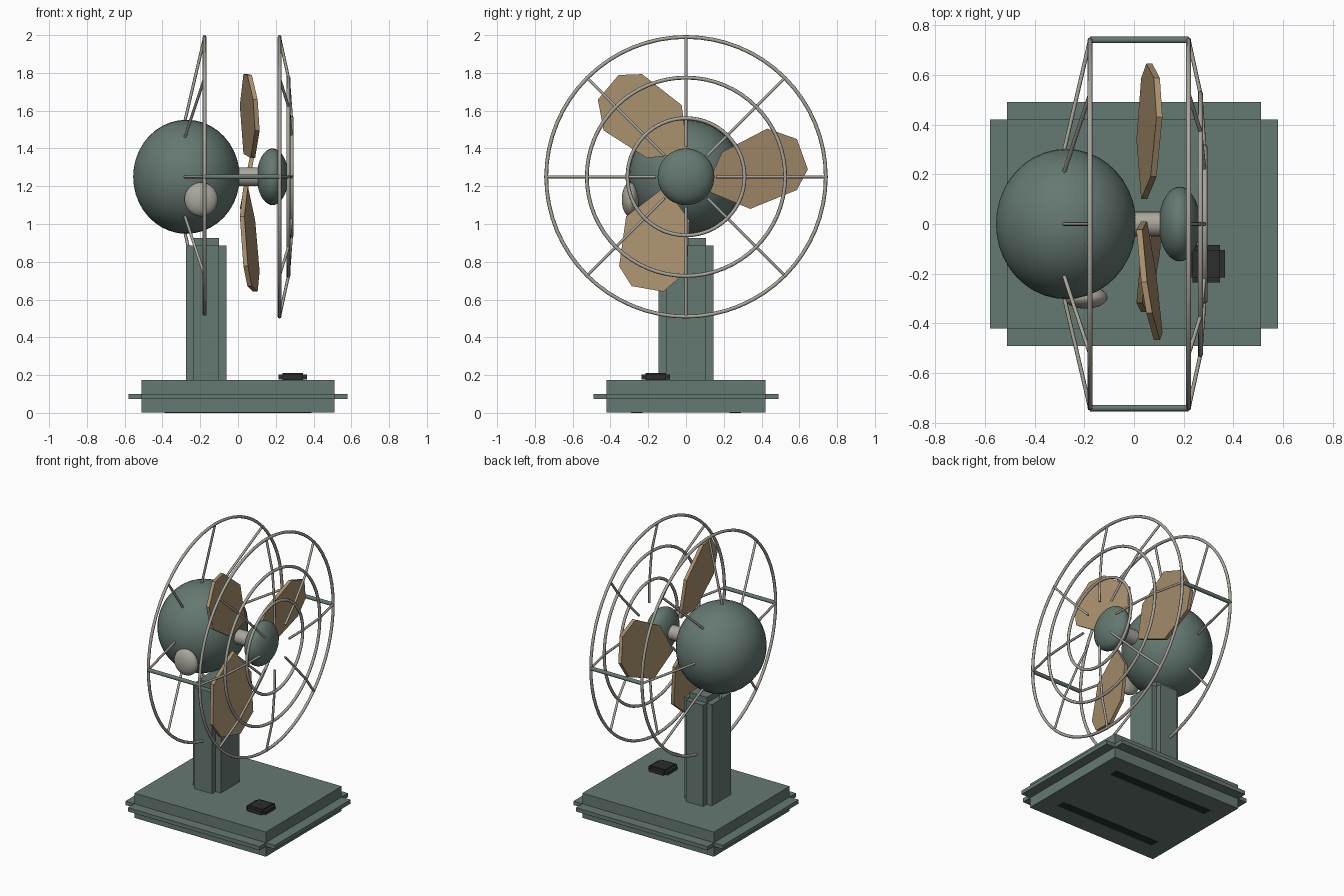
import bpy, bmesh, math
from mathutils import Vector, Matrix

if "Cube" in bpy.data.objects:
    bpy.data.objects.remove(bpy.data.objects["Cube"])

AXIS_Z = 1.25  # height of the fan axle, which runs along x


def material(name, rgb):
    m = bpy.data.materials.new(name)
    m.diffuse_color = (*rgb, 1)
    m.use_nodes = True
    m.node_tree.nodes["Principled BSDF"].inputs["Base Color"].default_value = m.diffuse_color
    return m


GREEN = material("green_enamel", (0.13, 0.19, 0.165))
METAL = material("pale_metal", (0.40, 0.38, 0.33))
TAN = material("tan_blade", (0.40, 0.28, 0.155))
BLACK = material("black_rubber", (0.025, 0.027, 0.026))


def mesh_object(name, bm, mat, smooth=False):
    bmesh.ops.recalc_face_normals(bm, faces=bm.faces)
    for f in bm.faces:
        f.smooth = smooth
    me = bpy.data.meshes.new(name)
    bm.to_mesh(me)
    bm.free()
    me.materials.append(mat)
    ob = bpy.data.objects.new(name, me)
    bpy.context.collection.objects.link(ob)
    return ob


def add_box(bm, lo, hi):
    lo, hi = Vector(lo), Vector(hi)
    m = Matrix.Translation((lo + hi) / 2) @ Matrix.Diagonal((*(hi - lo), 1))
    bmesh.ops.create_cube(bm, size=1, matrix=m)


def stepped_box(name, lo, hi, step, mat):
    """Core block with a thinner slab pushed out along each axis (notched edges)."""
    bm = bmesh.new()
    for axis in range(3):
        a, b = list(lo), list(hi)
        for k in range(3):
            if k != axis:
                a[k] += step[k]
                b[k] -= step[k]
        add_box(bm, a, b)
    return mesh_object(name, bm, mat)


def ellipsoid(name, centre, radii, mat):
    bm = bmesh.new()
    m = Matrix.Translation(centre) @ Matrix.Diagonal((*radii, 1)) @ Matrix.Rotation(math.pi / 2, 4, 'Y')
    bmesh.ops.create_uvsphere(bm, u_segments=40, v_segments=20, radius=1, matrix=m)
    return mesh_object(name, bm, mat, True)


def rod(name, x0, x1, y, radius, mat):
    bm = bmesh.new()
    m = Matrix.Translation(((x0 + x1) / 2, y, AXIS_Z)) @ Matrix.Rotation(math.pi / 2, 4, 'Y')
    bmesh.ops.create_cone(bm, cap_ends=True, segments=20, radius1=radius, radius2=radius,
                          depth=x1 - x0, matrix=m)
    ob = mesh_object(name, bm, mat)
    finish(ob)
    return ob


def finish(ob):
    bpy.ops.object.select_all(action='DESELECT')
    ob.select_set(True)
    bpy.context.view_layer.objects.active = ob
    if ob.type == 'CURVE':
        bpy.ops.object.convert(target='MESH')
    bpy.ops.object.shade_smooth_by_angle(angle=math.radians(50))


def polar(x, r, a):
    return (x, r * math.cos(a), AXIS_Z + r * math.sin(a), 1)


def wires(name, paths, radius, cyclic):
    cu = bpy.data.curves.new(name, 'CURVE')
    cu.dimensions = '3D'
    cu.bevel_depth = radius
    cu.bevel_resolution = 2
    cu.use_fill_caps = True
    for pts in paths:
        s = cu.splines.new('POLY')
        s.points.add(len(pts) - 1)
        for p, co in zip(s.points, pts):
            p.co = co
        s.use_cyclic_u = cyclic
    cu.materials.append(METAL)
    ob = bpy.data.objects.new(name, cu)
    bpy.context.collection.objects.link(ob)
    finish(ob)


def guard(name, rings, profile):
    ring_paths = [[polar(x, r, math.tau * i / 64) for i in range(64)] for x, r in rings]
    spoke_paths = [[polar(x, r, math.tau * k / 8) for x, r in profile] for k in range(8)]
    wires(name + "_rings", ring_paths, 0.01, True)
    wires(name + "_spokes", spoke_paths, 0.008, False)


# Base: plinth with a trim band on each side, and foot strips underneath
bm = bmesh.new()
add_box(bm, (-0.51, -0.42, 0.002), (0.51, 0.42, 0.175))
add_box(bm, (-0.58, -0.42, 0.073), (0.58, 0.42, 0.10))
add_box(bm, (-0.51, -0.49, 0.073), (0.51, 0.49, 0.10))
mesh_object("base", bm, GREEN)
bm = bmesh.new()
for s in (-1, 1):
    add_box(bm, (-0.39, s * 0.26 - 0.03, 0), (0.39, s * 0.26 + 0.03, 0.012))
mesh_object("foot_strips", bm, BLACK)

# Stand and switch
stepped_box("post", (-0.275, -0.145, 0.13), (-0.06, 0.145, 0.925), (0.04, 0.04, 0.04), GREEN)
stepped_box("switch", (0.215, -0.235, 0.168), (0.365, -0.085, 0.212), (0.02, 0.02, 0.01), BLACK)

# Motor, side knob, axle and nose cap
ellipsoid("motor_housing", (-0.273, 0, AXIS_Z), (0.282, 0.302, 0.302), GREEN)
ellipsoid("side_knob", (-0.195, -0.295, 1.13), (0.088, 0.045, 0.09), METAL)
rod("axle", -0.05, 0.16, 0, 0.05, METAL)
ellipsoid("nose_cap", (0.183, 0, AXIS_Z), (0.083, 0.15, 0.15), GREEN)

# Blades: (radial, tangential) outline, pitched and thickened
OUTLINE = [(0.10, -0.07), (0.34, -0.17), (0.587, -0.07), (0.645, 0.04),
           (0.587, 0.20), (0.43, 0.255), (0.19, 0.13)]
for i in range(3):
    bm = bmesh.new()
    vs = [bm.verts.new((0.042 + 0.19 * t, r, t)) for r, t in OUTLINE]
    face = bm.faces.new(vs)
    ext = bmesh.ops.extrude_face_region(bm, geom=[face])
    bmesh.ops.translate(bm, vec=(0.024, 0, 0),
                        verts=[g for g in ext["geom"] if isinstance(g, bmesh.types.BMVert)])
    turn = Matrix.Translation((0, 0, AXIS_Z)) @ Matrix.Rotation(math.tau * i / 3, 4, 'X')
    bmesh.ops.transform(bm, matrix=turn, verts=bm.verts)
    mesh_object(f"blade_{i + 1}", bm, TAN)

# Wire guards and the tie bars joining them
guard("front_guard", [(0.22, 0.74), (0.267, 0.525), (0.285, 0.31)],
      [(0.22, 0.74), (0.267, 0.525), (0.283, 0.31), (0.285, 0.16)])
guard("rear_guard", [(-0.177, 0.74)], [(-0.177, 0.74), (-0.28, 0.30)])
for side, y in (("left", -0.74), ("right", 0.74)):
    rod(f"tie_bar_{side}", -0.177, 0.22, y, 0.013, GREEN)
